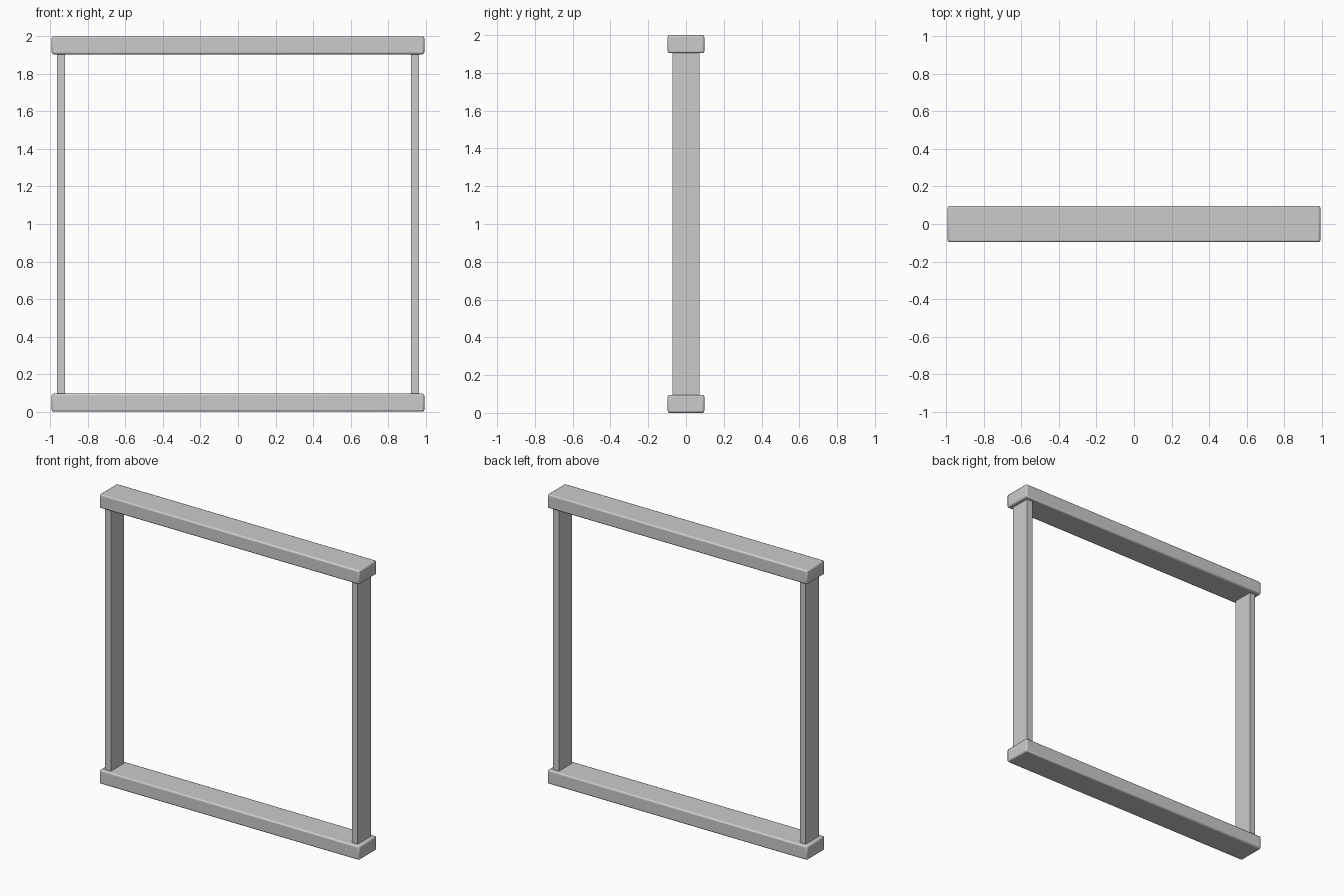
import bpy

if "Cube" in bpy.data.objects:
    bpy.data.objects.remove(bpy.data.objects["Cube"])

RAIL = (1.985, 0.194, 0.096)   # rail length, depth, height
POST = (0.044, 0.144)          # post width, depth
HEIGHT = 2.0


def box(name, size, centre, bevel=0.0):
    bpy.ops.mesh.primitive_cube_add(size=1, location=centre)
    ob = bpy.context.object
    ob.name = name
    ob.scale = size
    bpy.ops.object.transform_apply(location=False, rotation=False, scale=True)
    if bevel:
        mod = ob.modifiers.new("rounded_edges", 'BEVEL')
        mod.width = bevel
        mod.segments = 2
        bpy.ops.object.shade_smooth_by_angle()
    return ob


# horizontal rails with softened edges
box("bottom_rail", RAIL, (0, 0, RAIL[2] / 2), 0.01)
box("top_rail", RAIL, (0, 0, HEIGHT - RAIL[2] / 2), 0.01)

# side posts, ends seated just inside the rails
post_height = HEIGHT - 2 * RAIL[2] + 0.01
for side, name in ((-1, "left_post"), (1, "right_post")):
    box(name, (*POST, post_height), (side * 0.943, 0, HEIGHT / 2))
